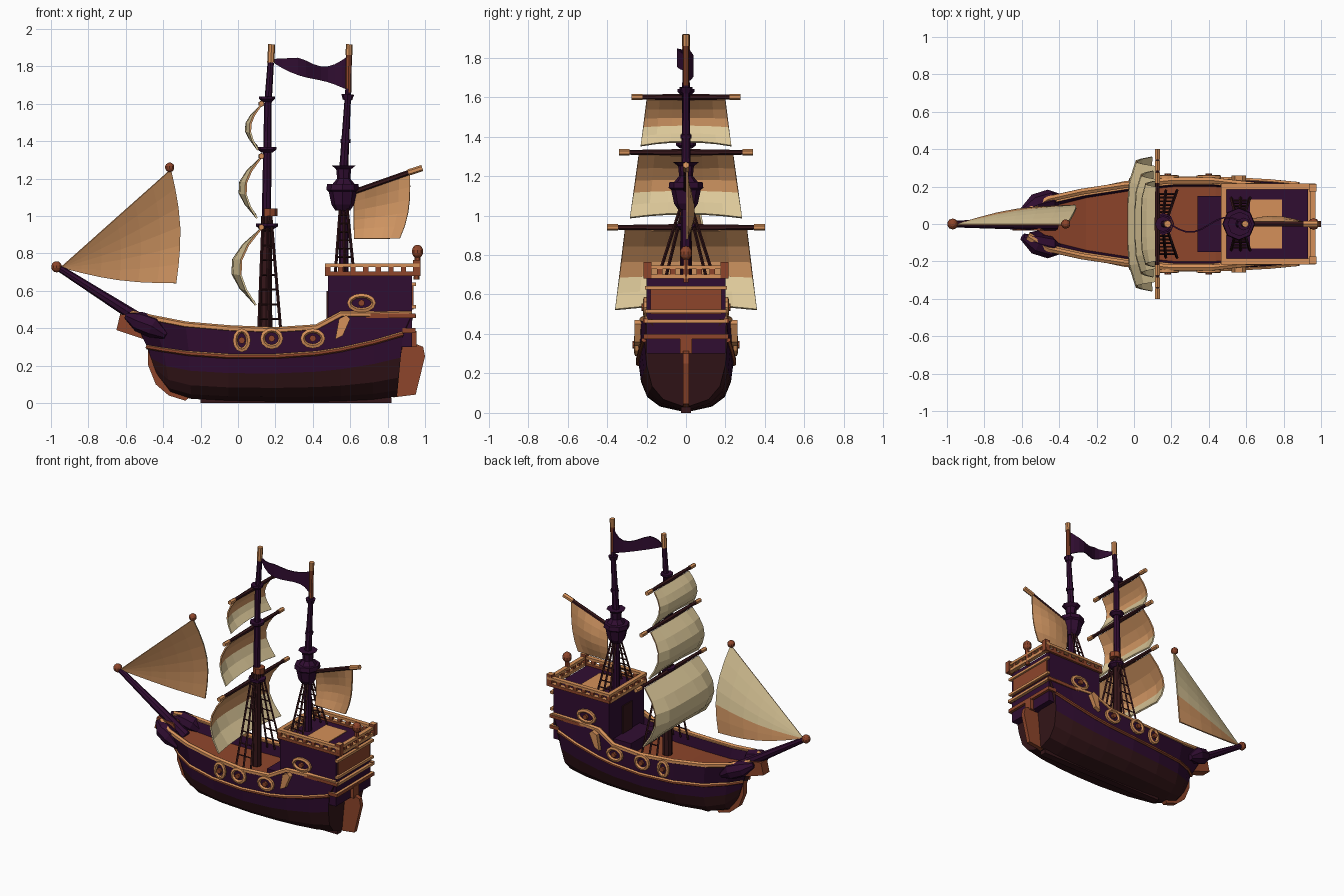
import bpy, bmesh, math
from mathutils import Vector as V

if "Cube" in bpy.data.objects:
    bpy.data.objects.remove(bpy.data.objects["Cube"])


def colour(name, rgb):
    m = bpy.data.materials.new(name)
    m.diffuse_color = (*rgb, 1)
    m.use_nodes = True
    m.node_tree.nodes["Principled BSDF"].inputs["Base Color"].default_value = m.diffuse_color
    return m


PURPLE = colour("dark purple", (0.030, 0.004, 0.031))
DARK = colour("dark brown", (0.036, 0.008, 0.010))
RED = colour("red brown", (0.27, 0.060, 0.024))
TAN = colour("tan wood", (0.66, 0.28, 0.10))
CREAM = colour("cream cloth", (0.72, 0.58, 0.32))
CLOTH = colour("orange cloth", (0.65, 0.31, 0.125))


def top_tan(f):
    return 0 if f.normal.z > .3 else 1


def finish(name, bm, mats, rule=None):
    bmesh.ops.recalc_face_normals(bm, faces=bm.faces)
    bm.normal_update()
    if rule:
        for f in bm.faces:
            f.material_index = rule(f)
    me = bpy.data.meshes.new(name)
    bm.to_mesh(me)
    bm.free()
    for m in mats:
        me.materials.append(m)
    ob = bpy.data.objects.new(name, me)
    bpy.context.collection.objects.link(ob)
    return ob


def loft(name, rings, mats, rule=None, loop=False):
    bm = bmesh.new()
    vs = [[bm.verts.new(p) for p in r] for r in rings]
    n = len(rings[0])
    for i in range(len(vs) if loop else len(vs) - 1):
        a, b = vs[i], vs[(i + 1) % len(vs)]
        for j in range(n):
            bm.faces.new((a[j], a[(j + 1) % n], b[(j + 1) % n], b[j]))
    if not loop:
        bm.faces.new(vs[0])
        bm.faces.new(vs[-1])
    if rule is None and len(mats) == 2:
        rule = top_tan
    return finish(name, bm, mats, rule)


def tube(name, pts, r, mat, n=6, loop=False):
    pts = [V(p) for p in pts]
    r = r if isinstance(r, (list, tuple)) else [r] * len(pts)
    d = pts[-1] - pts[0]
    ref = V((1, 0, 0)) if abs(d.y) > 0.8 * d.length and not loop else V((0, 1, 0))
    rings = []
    for i, p in enumerate(pts):
        t = pts[(i + 1) % len(pts)] - pts[i - 1] if loop else pts[min(i + 1, len(pts) - 1)] - pts[max(i - 1, 0)]
        a = t.cross(ref).normalized()
        b = t.cross(a).normalized()
        rings.append([p + r[i] * (a * math.cos(k * math.tau / n) + b * math.sin(k * math.tau / n)) for k in range(n)])
    return loft(name, rings, mat if isinstance(mat, list) else [mat], loop=loop)


def box(name, x, y, z, mat):
    rings = [[(x[0], y[0], c), (x[1], y[0], c), (x[1], y[1], c), (x[0], y[1], c)] for c in z]
    return loft(name, rings, mat if isinstance(mat, list) else [mat])


def plate(name, pts, y, t, mat):
    return loft(name, [[(p[0], y + s * t / 2, p[1]) for p in pts] for s in (-1, 1)], [mat])


def ball(name, c, size, mat):
    bm = bmesh.new()
    bmesh.ops.create_uvsphere(bm, u_segments=10, v_segments=7, radius=1)
    for v in bm.verts:
        v.co = V((v.co.x * size[0], v.co.y * size[1], v.co.z * size[2])) + V(c)
    return finish(name, bm, [mat])


def cloth(name, fn, nu, nv, mats, rule, t=0.01):
    bm = bmesh.new()
    g = [[bm.verts.new(fn(i / nu, j / nv)) for j in range(nv + 1)] for i in range(nu + 1)]
    for i in range(nu):
        for j in range(nv):
            bm.faces.new((g[i][j], g[i + 1][j], g[i + 1][j + 1], g[i][j + 1]))
    bmesh.ops.recalc_face_normals(bm, faces=bm.faces)
    bmesh.ops.solidify(bm, geom=bm.faces[:], thickness=t)
    return finish(name, bm, mats, rule)


# Hull: x, keel z, trim half width, trim z, rail half width, rail z, rail x shift
ST = [(-.43, .14, .03, .30, .08, .475, -.14), (-.36, .055, .10, .285, .145, .45, -.10),
      (-.25, .022, .17, .265, .185, .415, -.03), (-.05, .012, .215, .25, .22, .395, 0),
      (.2, .008, .24, .25, .245, .385, 0), (.42, .008, .24, .265, .245, .40, 0),
      (.55, .01, .235, .285, .23, .47, 0), (.72, .018, .225, .325, .21, .47, .02),
      (.85, .035, .21, .37, .205, .475, .08)]
rings = []
for x, zk, wt, zt, wr, zr, sh in ST:
    half = [(x, wt * .1, zk)]
    for w, f in ((.55, .10), (.82, .30), (.95, .62), (1, 1)):
        half.append((x + sh * f * .4, wt * w, zk + (zt - zk) * f))
    half += [(x + sh, wr, zr), (x + sh + .01, wr - .035, zr), (x + sh * .7 + .015, wr - .045, zr - .075)]
    rings.append(half + [(a, -b, c) for a, b, c in reversed(half)])
hull = loft("hull", rings, [PURPLE, DARK, TAN, RED], lambda f: 0)
n = len(rings[0])
for i, p in enumerate(hull.data.polygons):
    k = i % n
    if i < n * (len(rings) - 1):
        p.material_index = 1 if k < 3 or k in (12, 13, 14, 15) else 2 if k in (5, 9) else 3 if k == 7 else 0
    else:
        p.material_index = 1

# Hull strips, gunports and side brackets
for s, side in ((-1, "right"), (1, "left")):
    tube(side + "_waist_strip", [(a + sh * .4, s * (w + .003), z) for a, _, w, z, _, _, sh in ST], .013, [TAN, RED])
    tube(side + "_rail", [(a + sh, s * (w - .012), z + .003) for a, _, _, _, w, z, sh in ST], .018, TAN)
    for i, (x, z, rx, rz, y) in enumerate([(.02, .335, .036, .052, .235), (.18, .345, .05, .046, .25),
                                           (.40, .345, .055, .042, .25), (.66, .535, .066, .04, .205)]):
        loop = [(x + rx * math.cos(a), s * y, z + rz * math.sin(a)) for a in [k * math.tau / 12 for k in range(12)]]
        tube(f"{side}_port_ring_{i}", loop, .014, TAN, 5, True)
        plate(f"{side}_port_cover_{i}", [(p[0], p[2]) for p in loop], s * (y - .003), .009, PURPLE)
        tube(f"{side}_port_gun_{i}", [(x, s * (y - .04), z), (x, s * (y + .02), z)], .018, RED, 8)
    plate(side + "_rail_bracket", [(.52, .34), (.56, .36), (.60, .45), (.58, .47), (.54, .45)], s * .238, .045, TAN)
    tube(side + "_bow_cheek", [(-.595, s * .07, .465), (-.53, s * .105, .435), (-.45, s * .125, .405), (-.385, s * .14, .36)],
         [.02, .055, .06, .02], PURPLE, 8)
    box(side + "_castle_strip", (.58, .95), (s * .205 - .012, s * .205 + .012), (.455, .478), [TAN, RED])

# Keel, stem, beak, rudder
box("keel", (-.2, .82), (-.025, .025), (0, .03), DARK)
plate("stem", [(-.48, .31), (-.48, .2), (-.44, .1), (-.37, .04), (-.28, .012), (-.25, .04), (-.36, .12), (-.42, .31)], 0, .04, RED)
plate("beak", [(-.65, .39), (-.63, .475), (-.5, .46), (-.42, .3), (-.5, .34)], 0, .07, RED)
plate("rudder", [(.83, .03), (.95, .045), (1.0, .25), (.99, .30), (.94, .32), (.88, .31)], 0, .03, RED)
box("stern_ledge", (.88, .95), (-.215, .215), (.375, .40), [TAN, RED])
box("rudder_head", (.91, .955), (-.03, .03), (.30, .385), RED)

# Stern castle with door, window panel and railing
box("stern_castle", (.48, .93), (-.2, .2), (.3, .685), PURPLE)
box("castle_step", (.34, .48), (-.15, .15), (.30, .40), PURPLE)
box("castle_door", (.472, .48), (-.055, .055), (.40, .60), DARK)
box("castle_deck_panel", (.62, .79), (-.13, .13), (.68, .69), TAN)
box("stern_window_panel", (.93, .938), (-.18, .18), (.50, .63), RED)
for z in (.455, .505, .625):
    box("stern_strip", (.93, .952), (-.208, .208), (z, z + .018), TAN)
for z, t in ((.68, .022), (.728, .018)):
    for s in (-1, 1):
        box("castle_side_rail", (.465, .97), (s * .2 - .016, s * .2 + .016), (z, z + t), [TAN, RED] if z < .7 else TAN)
    box("castle_front_rail", (.465, .495), (-.2, .2), (z, z + t), TAN)
    box("castle_back_rail", (.94, .97), (-.2, .2), (z, z + t), TAN)
for i in range(8):
    x = .48 + i * .0675
    for s in (-1, 1):
        box("rail_post", (x - .014, x + .014), (s * .2 - .01, s * .2 + .01), (.69, .735), RED)
for i in range(1, 6):
    y = -.2 + i * .4 / 6
    for x in (.48, .955):
        box("rail_post", (x - .01, x + .01), (y - .014, y + .014), (.69, .735), RED)
for s in (-1, 1):
    box("stern_corner_post", (.935, .975), (s * .195 - .02, s * .195 + .02), (.68, .765), [TAN, RED])
tube("lantern_post", [(.955, 0, .66), (.96, 0, .79)], .016, RED)
ball("lantern", (.96, 0, .81), (.032, .032, .036), RED)

# Bowsprit and jib
tube("bowsprit", [(-.42, 0, .38), (-.97, 0, .73)], [.036, .018], PURPLE, 8)
ball("bowsprit_knob", (-.97, 0, .728), (.03, .03, .03), RED)
ball("jib_knob", (-.365, 0, 1.26), (.026, .026, .026), RED)


def jib(u, v):
    a = V((-.95, 0, .725))
    low, high = V((-.33, .10, .64)), V((-.36, .0, 1.25))
    p = a.lerp(low.lerp(high, v), u)
    k = math.sin(math.pi * v) * u
    return p + V((.035 * k, .04 * k, 0)) + V((0, .03, -.025)) * math.sin(math.pi * u) * (1 - v)


def jib_rule(f):
    c = f.calc_center_median()
    return 0 if f.normal.y > 0 and c.z > .72 + .18 * (c.x + .95) else 1


cloth("jib_sail", lambda u, v: jib(.01 + .99 * u, v), 6, 6, [CREAM, CLOTH], jib_rule)

# Main mast
tube("main_mast_lower", [(.15, 0, .32), (.152, 0, 1.0)], [.034, .028], DARK, 8)
tube("main_mast_upper", [(.152, 0, 1.0), (.16, 0, 1.6), (.175, 0, 1.82)], [.025, .02, .017], PURPLE, 8)
tube("main_mast_tip", [(.175, 0, 1.82), (.18, 0, 1.918)], .019, TAN, 8)
for z, r in ((.93, .06), (1.34, .05), (1.61, .042)):
    tube("main_mast_collar", [(.155, 0, z), (.155, 0, z + .015), (.155, 0, z + .03)], [r * .6, r, r], PURPLE, 8)
tube("main_mast_band", [(.17, 0, 1.0), (.17, 0, 1.04)], .04, RED, 8)

# Yards and square sails
for name, wy, zy, wt, wb, zb, bulge in (("lower", .40, .94, .31, .36, .52, .155),
                                        ("middle", .34, 1.32, .24, .285, .985, .115),
                                        ("upper", .275, 1.6, .20, .23, 1.35, .08)):
    tube(name + "_yard", [(.125, -wy + .05, zy), (.125, 0, zy), (.125, wy - .05, zy)], [.012, .017, .012], DARK)
    for s in (-1, 1):
        tube(name + "_yard_end", [(.125, s * (wy - .055), zy), (.125, s * wy, zy)], .016, TAN)

    def square(u, v, wt=wt, wb=wb, zy=zy, zb=zb, b=bulge):
        u = 2 * u - 1
        z = zy - .01 + (zb - zy + .01) * v + .02 * v * v * (1 - u * u)
        return (.115 - b * math.sin(math.pi * v ** .95 * .93) * (1 - .3 * u ** 4), u * (wt + (wb - wt) * v), z)
    cut = zb + .38 * (zy - zb)
    cloth(name + "_sail", square, 6, 5, [CREAM, CLOTH],
          lambda f, c=cut: 0 if f.normal.x < -.3 or f.calc_center_median().z < c else 1)

# Mizzen mast and crow's nest
tube("mizzen_mast", [(.565, 0, .66), (.565, 0, 1.25), (.59, 0, 1.68)], [.026, .024, .016], PURPLE, 8)
tube("flag_pole", [(.59, 0, 1.66), (.593, 0, 1.86)], .016, RED, 8)
tube("mizzen_tip", [(.593, 0, 1.86), (.595, 0, 1.918)], .018, TAN, 8)
tube("crows_nest", [(.56, 0, z) for z in (1.03, 1.06, 1.13, 1.14, 1.17)], [.04, .06, .075, .088, .084], PURPLE, 8)
tube("crows_nest_cap", [(.565, 0, z) for z in (1.17, 1.20, 1.25, 1.27)], [.06, .035, .04, .065], PURPLE, 8)
tube("mizzen_collar", [(.585, 0, 1.62), (.587, 0, 1.65)], [.025, .034], PURPLE, 8)
tube("mizzen_band", [(.575, 0, 1.39), (.576, 0, 1.41)], .027, PURPLE, 8)

# Spanker sail with its gaff
tube("gaff", [(.58, 0, 1.115), (.92, 0, 1.235)], .014, DARK)
tube("gaff_end", [(.91, 0, 1.232), (.985, 0, 1.256)], .017, TAN)
cloth("spanker_sail", lambda u, v: (.62 + u * (.30 - .055 * v ** 3), .035 * math.sin(math.pi * v) * math.sin(math.pi * (.15 + .85 * u)),
                                    1.125 + .10 * u + (.88 - 1.125 - .10 * u) * v), 5, 5, [CLOTH], None)


# Flag
def flag(u, v):
    top = 1.86 - .055 * math.sin(math.pi * min(1, u * 1.5)) - .02 * u
    low = 1.67 + .145 * u ** 1.2 + .012 * math.sin(math.tau * u)
    return (.6 - .4 * u, .04 * math.sin(math.tau * u), top + (low - top) * v)


cloth("flag", flag, 10, 3, [PURPLE], None, .008)

# Rope ladders
for name, xs, y0, z0, xt, zt in (("main", (.11, .17, .23), .18, .37, .155, 1.0), ("mizzen", (.52, .57, .62), .14, .69, .565, 1.05)):
    for s in (-1, 1):
        ends = [(V((x, s * y0, z0)), V((xt + (x - xs[1]) * .35, s * .025, zt))) for x in xs]
        for a, b in ends:
            tube(name + "_shroud", [a, b], .008, DARK, 4)
        for k in range(1, 8):
            tube(name + "_rung", [a.lerp(b, k / 8) for a, b in (ends[0], ends[2])], .005, DARK, 4)
